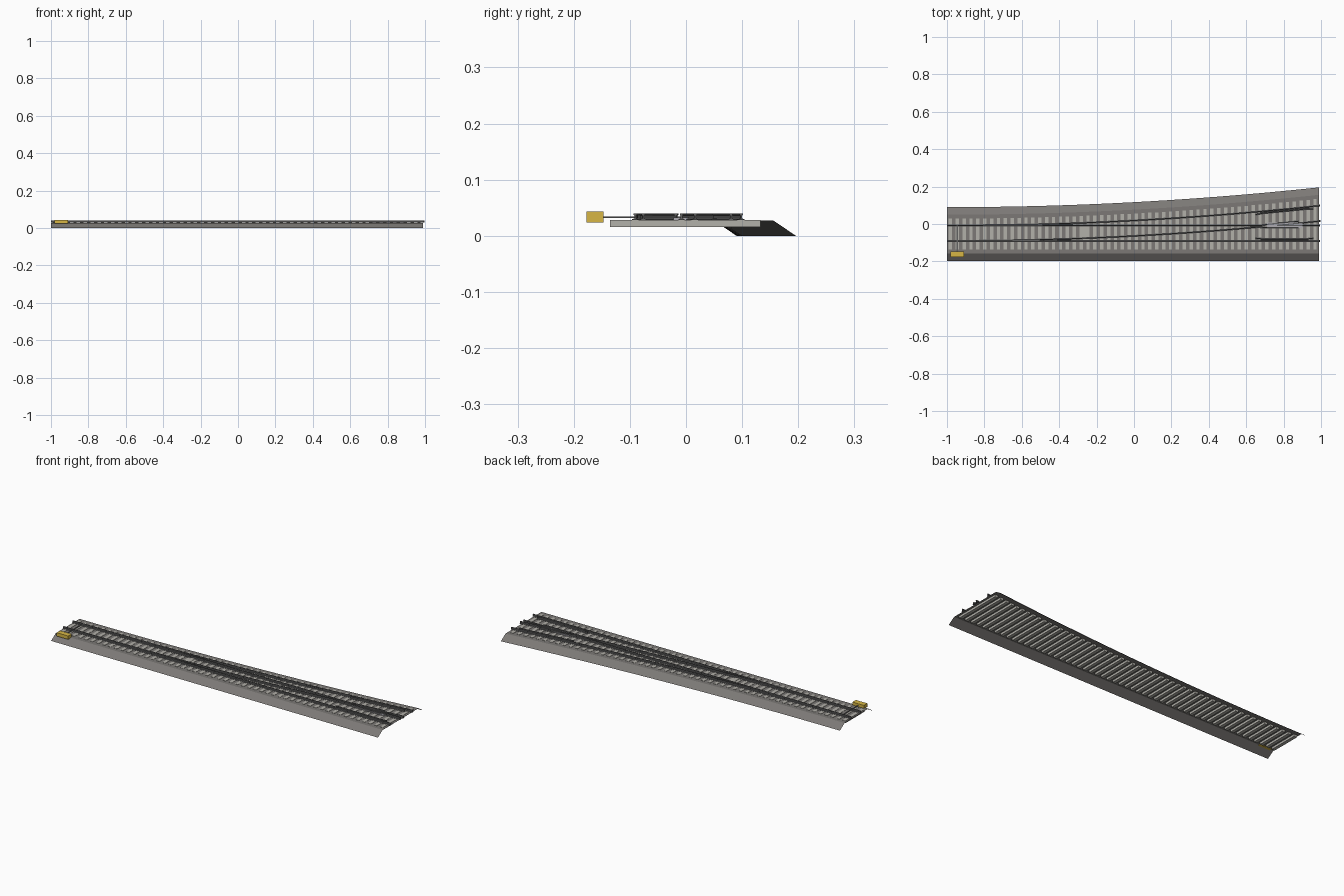
import bpy, bmesh
from mathutils import Vector

if "Cube" in bpy.data.objects:
    bpy.data.objects.remove(bpy.data.objects["Cube"])

LOW, HIGH = -0.0905, -0.008      # straight rail centre lines
SPREAD = 0.107                   # sideways shift of the diverging track at x = 1


def off(x):
    return SPREAD * ((x + 1) / 2) ** 2


def mat(name, r, g, b):
    m = bpy.data.materials.new(name)
    m.diffuse_color = (r, g, b, 1)
    m.use_nodes = True
    m.node_tree.nodes["Principled BSDF"].inputs["Base Color"].default_value = m.diffuse_color
    return m


STONE = mat("ballast_grey", 0.20, 0.19, 0.18)
CONCRETE = mat("concrete", 0.45, 0.44, 0.40)
STEEL = mat("rail_steel", 0.12, 0.12, 0.12)
CAST = mat("cast_steel", 0.42, 0.41, 0.44)
YELLOW = mat("yellow", 0.68, 0.47, 0.06)


def make(name, verts, faces, m):
    me = bpy.data.meshes.new(name)
    me.from_pydata(verts, [], faces)
    bm = bmesh.new()
    bm.from_mesh(me)
    bmesh.ops.recalc_face_normals(bm, faces=bm.faces)
    bm.to_mesh(me)
    bm.free()
    me.materials.append(m)
    ob = bpy.data.objects.new(name, me)
    bpy.context.collection.objects.link(ob)
    return ob


def sweep(name, rows, m, closed):
    # skin a list of equal-length cross-sections
    n = len(rows[0])
    verts = [p for r in rows for p in r]
    faces = []
    for i in range(len(rows) - 1):
        for j in range(n if closed else n - 1):
            k = (j + 1) % n
            faces.append((i*n + j, i*n + k, (i+1)*n + k, (i+1)*n + j))
    if closed:
        faces += [tuple(range(n)), tuple(range((len(rows)-1)*n, len(rows)*n))]
    return make(name, verts, faces, m)


def box(name, x0, x1, y0, y1, z0, z1, m):
    rows = [[(x, y0, z0), (x, y1, z0), (x, y1, z1), (x, y0, z1)] for x in (x0, x1)]
    return sweep(name, rows, m, True)


# rail cross-section: foot, web, head
HALF = [(0.0055, 0.028), (0.0055, 0.0295), (0.0014, 0.031),
        (0.0014, 0.036), (0.003, 0.037), (0.003, 0.040)]
SECTION = HALF + [(-u, z) for u, z in reversed(HALF)]


def rail(name, path):
    pts = [Vector(p) for p in path]
    rows = []
    for i, p in enumerate(pts):
        t = (pts[min(i+1, len(pts)-1)] - pts[max(i-1, 0)]).normalized()
        rows.append([(p.x - t.y*u, p.y + t.x*u, z) for u, z in SECTION])
    return sweep(name, rows, STEEL, True)


def straight(x0, x1, y):
    return [(x0, y), (x1, y)]


def curve(x0, x1, y, n=32):
    return [(x, y + off(x)) for x in (x0 + (x1-x0)*i/n for i in range(n+1))]


# ballast: open sheet with sloped shoulders, back edge follows the curve
rows = []
for i in range(33):
    x = -1 + 1.99*i/32
    o = off(x)
    rows.append([(x, -0.197, 0), (x, -0.157, 0.027),
                 (x, 0.05 + o, 0.027), (x, 0.09 + o, 0)])
ballast = sweep("ballast", rows, STONE, False)
bm = bmesh.new()
bm.from_mesh(ballast.data)
bm.normal_update()
if sum(f.normal.z for f in bm.faces) < 0:
    bmesh.ops.reverse_faces(bm, faces=bm.faces)
bm.to_mesh(ballast.data)
bm.free()

# sleepers, growing longer toward the diverging end
COUNT = 54
for i in range(COUNT):
    x = -0.982 + 1.95*i/(COUNT - 1)
    box("sleeper", x - 0.009, x + 0.009, -0.135, 0.029 + off(x), 0.0155, 0.0285, CONCRETE)

# outer stock rails
rail("straight_stock_rail", straight(-1, 0.995, LOW))
rail("curved_stock_rail", curve(-1, 0.995, HIGH))

# switch blades running into closure rails and wing rails at the crossing
GAP = 0.0105
rail("straight_closure_rail", straight(-0.93, 0.68, HIGH)
     + curve(0.72, 0.88, LOW + GAP, 6))
rail("curved_closure_rail", curve(-0.93, 0.66, LOW)
     + straight(0.71, 0.88, HIGH - GAP))

# crossing nose and its two legs
rail("straight_nose_rail", straight(0.765, 0.995, HIGH))
rail("curved_nose_rail", curve(0.765, 0.998, LOW, 8))
box("crossing_base", 0.71, 0.90, HIGH - 0.014, HIGH + 0.016, 0.0275, 0.0325, CAST)

# guard rails opposite the crossing, with flared ends
for name, f in (("straight_guard_rail", lambda x: LOW + GAP),
                ("curved_guard_rail", lambda x: HIGH + off(x) - GAP)):
    s = 1 if name[0] == "s" else -1
    xs = [0.65, 0.69, 0.75, 0.81, 0.87, 0.92, 0.96]
    rail(name, [(x, f(x) + (s*0.004 if x in (xs[0], xs[-1]) else 0)) for x in xs])

# spacer plate at the heel of the blades
box("heel_plate", -0.274, -0.254, LOW + 0.006, HIGH - 0.004, 0.028, 0.030, CONCRETE)

# point motor with throw bar
box("point_motor", -0.98, -0.91, -0.177, -0.147, 0.024, 0.043, YELLOW)
box("throw_bar", -0.948, -0.942, -0.148, HIGH, 0.032, 0.0345, STEEL)
